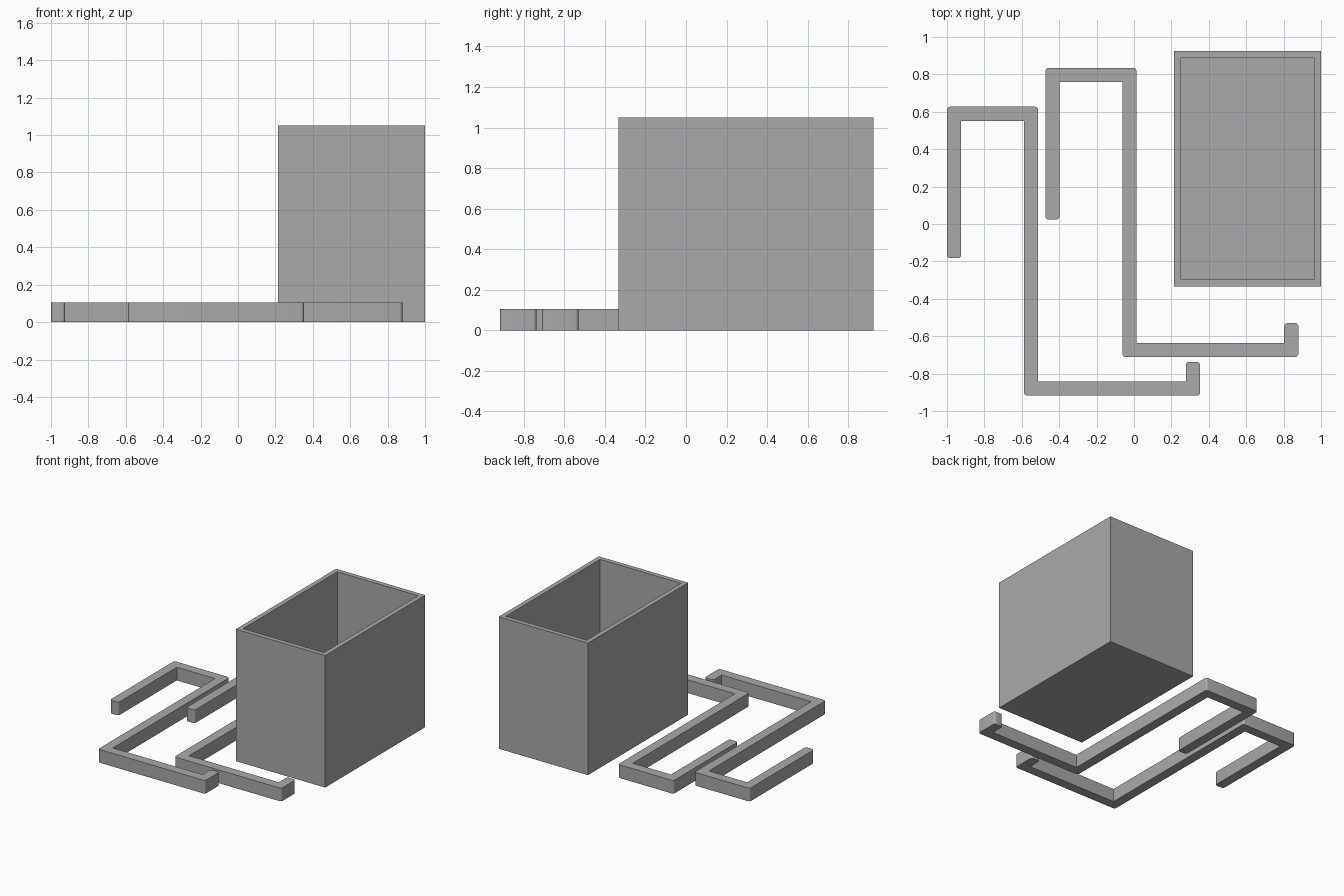
import bpy, bmesh, math
from mathutils import Vector

if "Cube" in bpy.data.objects:
    bpy.data.objects.remove(bpy.data.objects["Cube"])

grey = bpy.data.materials.new("plain_grey")
grey.diffuse_color = (0.4, 0.4, 0.4, 1)
grey.use_nodes = True
grey.node_tree.nodes["Principled BSDF"].inputs["Base Color"].default_value = grey.diffuse_color


def finish(name, bm):
    bmesh.ops.recalc_face_normals(bm, faces=bm.faces)
    mesh = bpy.data.meshes.new(name)
    bm.to_mesh(mesh)
    bm.free()
    mesh.materials.append(grey)
    obj = bpy.data.objects.new(name, mesh)
    bpy.context.collection.objects.link(obj)
    return obj


def round_convex(points, r, steps=5):
    """Round the convex corners of a counter-clockwise right-angled outline."""
    out = []
    pts = [Vector(p) for p in points]
    for i, p in enumerate(pts):
        a = (p - pts[i - 1]).normalized()
        b = (pts[(i + 1) % len(pts)] - p).normalized()
        if a.x * b.y - a.y * b.x <= 0:
            out.append(p)
            continue
        centre = p - a * r + b * r
        for k in range(steps + 1):
            t = k / steps * math.pi / 2
            out.append(centre - b * r * math.cos(t) + a * r * math.sin(t))
    return out


# Open container: solid block with an inset, sunken top
bm = bmesh.new()
bmesh.ops.create_cube(bm, size=1)
for v in bm.verts:
    v.co = (0.6075 + v.co.x * 0.785, 0.296 + v.co.y * 1.258, (v.co.z + 0.5) * 1.05)
top = max(bm.faces, key=lambda f: f.calc_center_median().z)
bmesh.ops.inset_region(bm, faces=[top], thickness=0.0525)
floor = bmesh.ops.extrude_face_region(bm, geom=[top])
bmesh.ops.translate(bm, vec=(0, 0, -0.9975),
                    verts=[g for g in floor["geom"] if isinstance(g, bmesh.types.BMVert)])
if top.is_valid:
    bmesh.ops.delete(bm, geom=[top], context="FACES_ONLY")
finish("open_container", bm)

# Two identical bent hooks lying flat
W, H = 0.076, 0.105
x0, x1, x2 = -1.0, -0.512, 0.353
y0, y1, y2, y3 = -0.183, 0.627, -0.918, -0.737
outline = [(x0, y0), (x0 + W, y0), (x0 + W, y1 - W), (x1 - W, y1 - W),
           (x1 - W, y2), (x2, y2), (x2, y3), (x2 - W, y3),
           (x2 - W, y2 + W), (x1, y2 + W), (x1, y1), (x0, y1)]
for name, dx, dy in (("left_hook", 0, 0), ("right_hook", 0.526, 0.207)):
    bm = bmesh.new()
    verts = [bm.verts.new((p.x + dx, p.y + dy, 0)) for p in round_convex(outline, 0.018)]
    base = bm.faces.new(verts)
    ext = bmesh.ops.extrude_face_region(bm, geom=[base], use_keep_orig=True)
    bmesh.ops.translate(bm, vec=(0, 0, H),
                        verts=[g for g in ext["geom"] if isinstance(g, bmesh.types.BMVert)])
    obj = finish(name, bm)
    bpy.ops.object.select_all(action="DESELECT")
    bpy.context.view_layer.objects.active = obj
    obj.select_set(True)
    bpy.ops.object.shade_smooth_by_angle(angle=math.radians(30))
